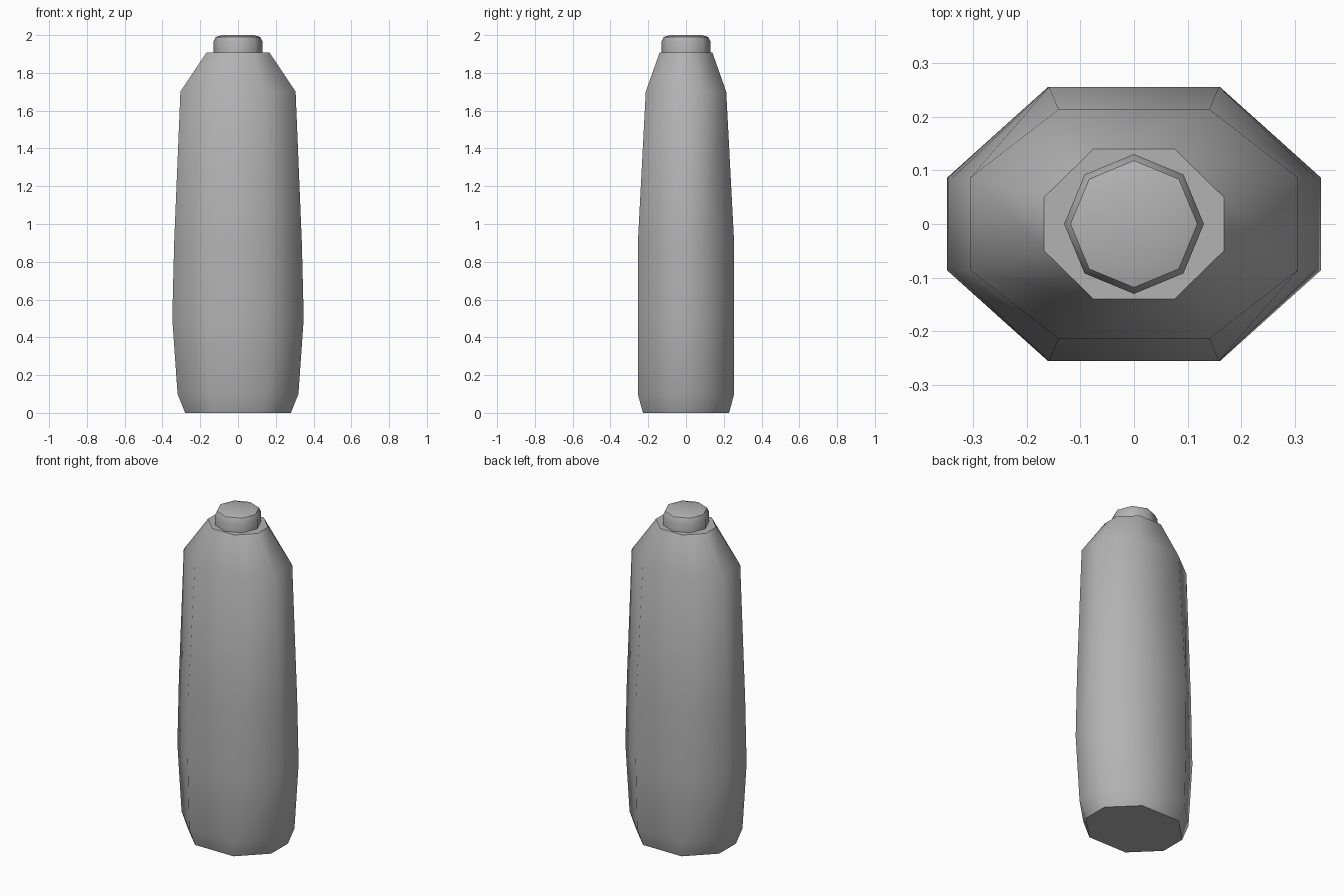
import bpy, bmesh, math

if "Cube" in bpy.data.objects:
    bpy.data.objects.remove(bpy.data.objects["Cube"])

grey = bpy.data.materials.new("dark_grey")
grey.diffuse_color = (0.45, 0.45, 0.45, 1)
grey.use_nodes = True
grey.node_tree.nodes["Principled BSDF"].inputs["Base Color"].default_value = grey.diffuse_color


def loft(name, rings, sharp):
    """Skin a smooth closed solid through rings; ring indices in sharp stay hard."""
    bm = bmesh.new()
    loops = [[bm.verts.new(p) for p in ring] for ring in rings]
    n = len(loops[0])
    for low, high in zip(loops, loops[1:]):
        for i in range(n):
            j = (i + 1) % n
            bm.faces.new((low[i], low[j], high[j], high[i]))
    bm.faces.new(loops[0][::-1])
    bm.faces.new(loops[-1])
    bmesh.ops.recalc_face_normals(bm, faces=bm.faces)
    for face in bm.faces:
        face.smooth = True
    for k in sharp:
        for i in range(n):
            bm.edges.get((loops[k][i], loops[k][(i + 1) % n])).smooth = False
    mesh = bpy.data.meshes.new(name)
    bm.to_mesh(mesh)
    bm.free()
    mesh.materials.append(grey)
    obj = bpy.data.objects.new(name, mesh)
    bpy.context.collection.objects.link(obj)
    return obj


def chamfered_ring(z, x, y, flat_x, flat_y):
    """Eight-sided outline: flat_x / flat_y are half lengths of its flats."""
    return [(x, -flat_y, z), (x, flat_y, z), (flat_x, y, z), (-flat_x, y, z),
            (-x, flat_y, z), (-x, -flat_y, z), (-flat_x, -y, z), (flat_x, -y, z)]


def round_ring(z, r):
    return [(r * math.cos(i * math.pi / 4), r * math.sin(i * math.pi / 4), z)
            for i in range(8)]


# Bottle body: z, half width, half depth, front flat, side flat
body = [(0.0, 0.28, 0.228, 0.13, 0.08),
        (0.1, 0.32, 0.255, 0.15, 0.086),
        (0.5, 0.348, 0.255, 0.16, 0.086),
        (0.9, 0.338, 0.255, 0.158, 0.086),
        (1.7, 0.305, 0.213, 0.141, 0.086),
        (1.907, 0.167, 0.14, 0.075, 0.05)]
loft("bottle_body", [chamfered_ring(*level) for level in body], (0, 5))

# Cap: z, radius
cap = [(1.9, 0.13), (1.965, 0.13), (1.99, 0.118), (2.0, 0.085)]
loft("bottle_cap", [round_ring(*level) for level in cap], (0, 2))
